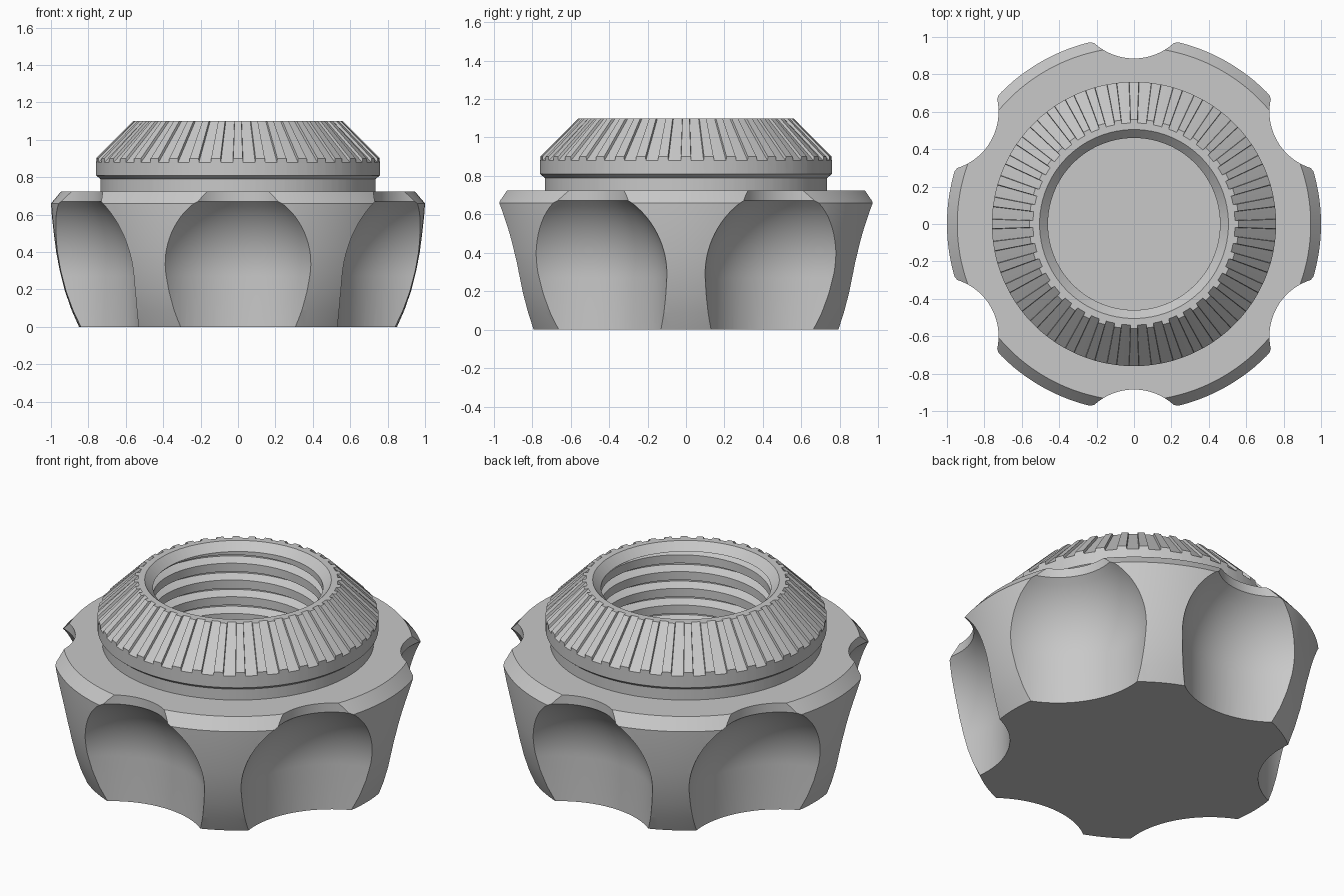
import bpy
import bmesh
from math import cos, sin, pi, sqrt, radians

old = bpy.data.objects.get("Cube")
if old:
    bpy.data.objects.remove(old, do_unlink=True)

grey = bpy.data.materials.new("light grey")
grey.use_nodes = True
colour = (0.58, 0.58, 0.58, 1)
grey.diffuse_color = colour
grey.node_tree.nodes["Principled BSDF"].inputs["Base Color"].default_value = colour


def finish(bm, name):
    mesh = bpy.data.meshes.new(name)
    bm.to_mesh(mesh)
    bm.free()
    mesh.materials.append(grey)
    obj = bpy.data.objects.new(name, mesh)
    bpy.context.collection.objects.link(obj)
    return obj


def smooth(obj, angle=25):
    bpy.ops.object.select_all(action='DESELECT')
    obj.select_set(True)
    bpy.context.view_layer.objects.active = obj
    bpy.ops.object.shade_smooth_by_angle(angle=radians(angle))


def skin(bm, rows, wrap):
    """Bridge neighbouring rows of vertices with quads."""
    for i in range(len(rows) if wrap else len(rows) - 1):
        a, b = rows[i], rows[(i + 1) % len(rows)]
        for j in range(len(a) - 1):
            bm.faces.new((a[j], b[j], b[j + 1], a[j + 1]))


def lathe(name, angles, profile_at):
    """Revolve a profile that may change from angle to angle."""
    bm = bmesh.new()
    rows = [[bm.verts.new((r * cos(a), r * sin(a), z)) for r, z in profile_at(i)]
            for i, a in enumerate(angles)]
    skin(bm, rows, True)
    bmesh.ops.remove_doubles(bm, verts=bm.verts, dist=1e-5)
    bmesh.ops.recalc_face_normals(bm, faces=bm.faces)
    return finish(bm, name)


# Main dimensions
FLOOR, RIM, TOP = 0.1, 0.725, 1.1
BORE, CREST, ROOT = 0.53, 0.46, 0.51

# Grip body: bulging cup with a chamfered rim and a blind bore
side = [(0.85, 0), (0.89, 0.09), (0.925, 0.19), (0.953, 0.3),
        (0.972, 0.4), (0.985, 0.5), (0.995, 0.59), (1, 0.66)]
cup = [(0, 0)] + side + [(0.945, RIM), (BORE, RIM), (BORE, FLOOR), (0, FLOOR)]
body = lathe("grip_body", [2 * pi * i / 144 for i in range(144)], lambda i: cup)

# Finger scallops: upright cylinder, domed above, with a narrow neck at the rim
REACH, RADIUS, DOME, NECK = 1.2, 0.51, 0.27, 0.315
neck_z = DOME + sqrt(RADIUS ** 2 - NECK ** 2)
dome = [DOME + (neck_z - DOME) * k / 14 for k in range(15)]
outline = [(0, -0.1), (RADIUS, -0.1)]
outline += [(sqrt(RADIUS ** 2 - (z - DOME) ** 2), z) for z in dome]
outline += [(NECK, 0.8), (0, 0.8)]
ring = [2 * pi * i / 128 for i in range(128)]
for k in range(6):
    direction = pi / 6 + k * pi / 3
    cutter = lathe("scallop_cutter", ring, lambda i: outline)
    cutter.location = (REACH * cos(direction), REACH * sin(direction), 0)
    cutter.rotation_euler.z = direction
    cutter.hide_render = True
    bpy.context.view_layer.update()
    cut = body.modifiers.new("scallop", 'BOOLEAN')
    cut.operation = 'DIFFERENCE'
    cut.solver = 'EXACT'
    cut.object = cutter
    bpy.context.view_layer.objects.active = body
    bpy.ops.object.modifier_apply(modifier=cut.name)
    bpy.data.objects.remove(cutter, do_unlink=True)
smooth(body)

# Crown: neck, collar and a serrated cone around the mouth
TEETH = 40
pitch = 2 * pi / TEETH
angles = [pi / 2 + pitch * (t + f) for t in range(TEETH)
          for f in (-0.21, 0.21, 0.23, 0.5, 0.77)]


def crown_profile(i):
    drop = 0.02 if i % 5 > 1 else 0
    return [(BORE, 0.7), (0.735, 0.7), (0.735, 0.79), (0.76, 0.81),
            (0.76, 0.9 - drop), (0.56 - drop, TOP), (0.505, TOP),
            (CREST, 1.055), (BORE, 1.055), (BORE, 0.7)]


crown = lathe("serrated_crown", angles, crown_profile)
smooth(crown)

# Internal thread: trapezoid profile wound up the bore
STEPS, PITCH = 96, 0.1
tooth = [(CREST, 0), (CREST, 0.05), (ROOT, 0.07), (ROOT, 0.08)]
bm = bmesh.new()
rows = []
for s in range(STEPS + 1):
    a = 2 * pi * s / STEPS
    row = []
    for turn in range(-1, 11):
        for r, f in tooth:
            z = FLOOR + PITCH * (turn + s / STEPS) + f
            z = min(max(z, FLOOR), 1.055)
            row.append(bm.verts.new((r * cos(a), r * sin(a), z)))
    rows.append(row)
skin(bm, rows, False)
bmesh.ops.remove_doubles(bm, verts=bm.verts, dist=1e-5)
bm.normal_update()
outward = sum(f.normal.xy.dot(f.calc_center_median().xy) * f.calc_area() for f in bm.faces)
if outward > 0:
    bmesh.ops.reverse_faces(bm, faces=bm.faces)
thread = finish(bm, "inner_thread")
smooth(thread)
